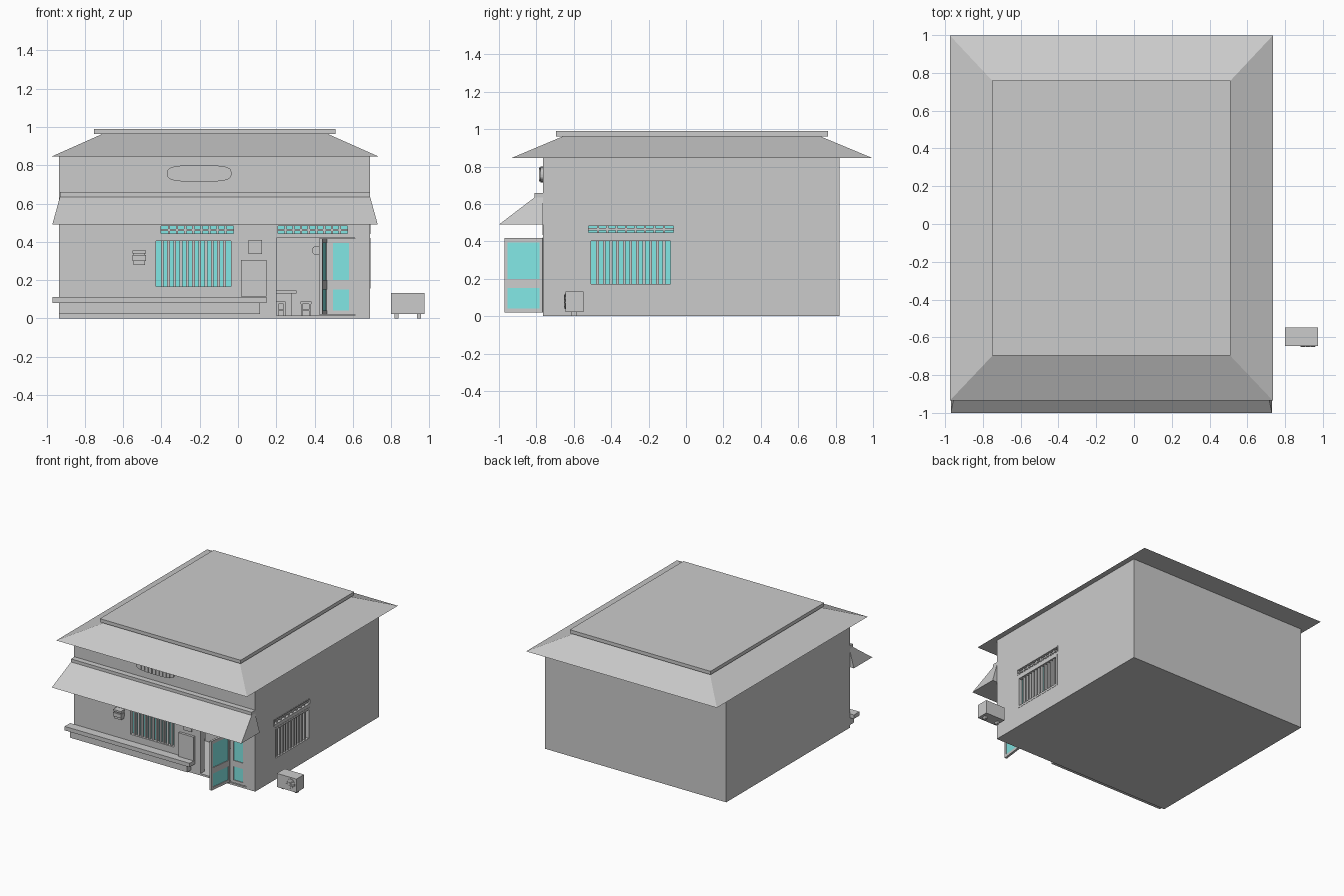
import bpy, bmesh, math
from mathutils import Matrix, Vector

old = bpy.data.objects.get("Cube")
if old:
    bpy.data.objects.remove(old, do_unlink=True)


def make_material(name, rgb):
    m = bpy.data.materials.new(name)
    m.use_nodes = True
    m.diffuse_color = (*rgb, 1)
    m.node_tree.nodes["Principled BSDF"].inputs["Base Color"].default_value = (*rgb, 1)
    return m


GREY = make_material("plain grey", (0.6, 0.6, 0.6))
CYAN = make_material("cyan glass", (0.23, 0.82, 0.80))


def finish(name, bm, mat=GREY):
    bmesh.ops.recalc_face_normals(bm, faces=bm.faces)
    me = bpy.data.meshes.new(name)
    bm.to_mesh(me)
    bm.free()
    me.materials.append(mat)
    ob = bpy.data.objects.new(name, me)
    bpy.context.collection.objects.link(ob)
    return ob


def add_box(bm, lo, hi):
    lo, hi = Vector(lo), Vector(hi)
    mat = Matrix.Translation((lo + hi) / 2) @ Matrix.Diagonal((*(hi - lo), 1))
    bmesh.ops.create_cube(bm, size=1, matrix=mat)


def boxes(name, spans, mat=GREY):
    bm = bmesh.new()
    for x0, x1, y0, y1, z0, z1 in spans:
        add_box(bm, (x0, y0, z0), (x1, y1, z1))
    return finish(name, bm, mat)


def frustum(name, low, high):
    """Rectangles (x0, x1, y0, y1, z) joined by sloping sides."""
    bm = bmesh.new()
    rings = [[bm.verts.new(p) for p in ((a, c, z), (b, c, z), (b, d, z), (a, d, z))]
             for a, b, c, d, z in (low, high)]
    bm.faces.new(rings[0])
    bm.faces.new(rings[1])
    for i in range(4):
        j = (i + 1) % 4
        bm.faces.new((rings[0][i], rings[0][j], rings[1][j], rings[1][i]))
    return finish(name, bm)


def disc(name, x, y, z, rx, rz, depth, power=1.0, sides=32):
    """Rounded plate facing the front; power below 1 squares it off."""
    bm = bmesh.new()
    ring = []
    for i in range(sides):
        c, s = math.cos(math.tau * i / sides), math.sin(math.tau * i / sides)
        ring.append(bm.verts.new((x + rx * math.copysign(abs(c) ** power, c), y,
                                  z + rz * math.copysign(abs(s) ** power, s))))
    face = bm.faces.new(ring)
    out = bmesh.ops.extrude_face_region(bm, geom=[face])
    verts = [v for v in out["geom"] if isinstance(v, bmesh.types.BMVert)]
    bmesh.ops.translate(bm, verts=verts, vec=(0, -depth, 0))
    return finish(name, bm)


FRONT, SIDE = -0.765, 0.69


def on_wall(side, u0, u1, d0, d1, v0, v1):
    """Span along a wall: u sideways, d outward, v up."""
    if side == "front":
        return (u0, u1, FRONT - d1, FRONT - d0, v0, v1)
    return (SIDE + d0, SIDE + d1, u0, u1, v0, v1)


def lattice(name, side, u0, u1, v0, v1, cols, rows, rim, bar):
    """Recessed glass behind a rim and a grid of bars."""
    spans = [(u0, u1, v0, v0 + rim), (u0, u1, v1 - rim, v1),
             (u0, u0 + rim, v0, v1), (u1 - rim, u1, v0, v1)]
    a, b, c, d = u0 + rim, u1 - rim, v0 + rim, v1 - rim
    parts = [on_wall(side, p, q, -0.04, 0.002, r, s) for p, q, r, s in spans]
    for i in range(1, cols):
        m = a + (b - a) * i / cols
        parts.append(on_wall(side, m - bar / 2, m + bar / 2, -0.025, -0.008, c, d))
    for i in range(1, rows):
        m = c + (d - c) * i / rows
        parts.append(on_wall(side, a, b, -0.025, -0.008, m - bar / 2, m + bar / 2))
    boxes(name + "_frame", parts)
    boxes(name + "_glass", [on_wall(side, a, b, -0.036, -0.03, c, d)], CYAN)


# Walls with an empty room, openings cut through
walls = boxes("walls", [(-0.935, SIDE, FRONT, 0.82, 0, 0.845)])
windows = [("front_window", "front", -0.445, -0.02, 0.15, 0.42),
           ("side_window", "side", -0.525, -0.065, 0.155, 0.42)]
vents = [("front_vent", "front", -0.41, -0.015, 0.435, 0.49),
         ("door_vent", "front", 0.2, 0.58, 0.435, 0.49),
         ("side_vent", "side", -0.53, -0.06, 0.44, 0.49)]
cuts = [(-0.885, 0.64, -0.715, 0.77, 0.015, 0.8),
        on_wall("front", 0.2, 0.61, -0.1, 0.05, 0.015, 0.42)]
cuts += [on_wall(s, a, b, -0.1, 0.05, c, d) for _, s, a, b, c, d in windows + vents]
for span in cuts:
    cutter = boxes("cutter", [span])
    cutter.hide_render = True
    mod = walls.modifiers.new("opening", "BOOLEAN")
    mod.operation, mod.solver, mod.object = "DIFFERENCE", "EXACT", cutter
    bpy.context.view_layer.objects.active = walls
    bpy.ops.object.modifier_apply(modifier=mod.name)
    bpy.data.objects.remove(cutter, do_unlink=True)

for w in windows:
    lattice(*w, cols=12, rows=1, rim=0.017, bar=0.015)
for v in vents:
    lattice(*v, cols=9, rows=2, rim=0.008, bar=0.011)

# Roof, roof slab and front awning
frustum("roof", (-0.975, 0.735, -0.935, 0.998, 0.845), (-0.705, 0.465, -0.65, 0.71, 0.965))
boxes("roof_slab", [(-0.752, 0.51, -0.695, 0.76, 0.962, 0.99)])
frustum("awning", (-0.97, 0.73, -1.0, FRONT, 0.49), (-0.93, SIDE, -0.81, FRONT, 0.635))
boxes("awning_band", [(-0.93, SIDE, -0.81, FRONT, 0.635, 0.66)])

# Ledge along the front
boxes("ledge", [(-0.935, 0.115, -0.815, FRONT, 0.022, 0.08),
                (-0.97, 0.15, -0.835, FRONT, 0.08, 0.112)])

# Oval sign with ribs
disc("oval_sign", -0.202, FRONT + 0.005, 0.757, 0.168, 0.043, 0.018, power=0.6)
ribs = []
for i in range(9):
    x = -0.33 + i * 0.032
    h = 0.037 - 0.008 * abs(i - 4) / 4
    ribs.append((x - 0.01, x + 0.01, FRONT - 0.02, FRONT, 0.757 - h, 0.757 + h))
boxes("sign_ribs", ribs)

# Boards and letter box on the front wall
boxes("menu_board", [(0.015, 0.15, FRONT - 0.02, FRONT, 0.113, 0.305)])
boxes("notice_frame", [(0.055, 0.125, FRONT - 0.012, FRONT, 0.335, 0.41)])
boxes("letter_box", [(-0.545, -0.485, FRONT - 0.04, FRONT, 0.28, 0.345),
                     (-0.55, -0.48, FRONT - 0.05, FRONT, 0.34, 0.355),
                     (-0.55, -0.48, FRONT - 0.05, FRONT, 0.3, 0.33)])


def door_leaf(name, width, rim, place):
    """Leaf with two glass panes, hinged at its local origin."""
    t, z0, z1 = 0.009, 0.02, 0.418
    parts = [(0, rim, -t, t, z0, z1), (width - rim, width, -t, t, z0, z1)]
    parts += [(rim, width - rim, -t, t, a, b)
              for a, b in ((z0, 0.042), (0.152, 0.2), (0.393, z1))]
    panes = [(rim, width - rim, -0.004, 0.004, a, b) for a, b in ((0.042, 0.152), (0.2, 0.393))]
    for ob in (boxes(name + "_frame", parts), boxes(name + "_glass", panes, CYAN)):
        ob.matrix_world = place


# One fixed leaf and one standing open
door_leaf("fixed_door", 0.145, 0.03, Matrix.Translation((0.465, FRONT + 0.012, 0)))
swing = math.atan2(-0.205, -0.025)
door_leaf("open_door", 0.206, 0.017,
          Matrix.Translation((0.457, FRONT, 0)) @ Matrix.Rotation(swing, 4, "Z"))

# Counter, stools and wall clock inside the room
boxes("counter", [(-0.1, 0.305, -0.3, -0.1, 0.13, 0.146), (-0.1, 0.28, -0.28, -0.12, 0.015, 0.13)])


def stool(name, x, y, w, h):
    legs = [(x + i * w - 0.005, x + i * w + 0.005, y + j * w - 0.005, y + j * w + 0.005, 0.015, h)
            for i in (-1, 1) for j in (-1, 1)]
    rungs = [(x - w, x + w, y + j * w - 0.003, y + j * w + 0.003, 0.04, 0.047) for j in (-1, 1)]
    seat = [(x - w - 0.006, x + w + 0.006, y - w - 0.006, y + w + 0.006, h, h + 0.012)]
    boxes(name, legs + rungs + seat)


stool("stool_near", 0.225, -0.55, 0.018, 0.075)
stool("stool_far", 0.355, -0.45, 0.022, 0.075)
disc("wall_clock", 0.41, 0.77, 0.355, 0.024, 0.024, 0.015)

# Outdoor cooling unit with fan
boxes("cooling_unit", [(0.8, 0.975, -0.645, -0.547, 0.022, 0.132)])
boxes("unit_feet", [(x, x + 0.02, -0.612, -0.585, 0, 0.023) for x in (0.818, 0.935)])
disc("fan_plate", 0.92, -0.645, 0.08, 0.042, 0.042, 0.003)
bm = bmesh.new()
for i in range(9):
    turn = Matrix.Translation((0.92, -0.649, 0.08)) @ Matrix.Rotation(math.tau * i / 9, 4, "Y")
    tilt = turn @ Matrix.Translation((0.023, 0, 0)) @ Matrix.Rotation(0.5, 4, "Y")
    bmesh.ops.create_cube(bm, size=1, matrix=tilt @ Matrix.Diagonal((0.03, 0.004, 0.007, 1)))
finish("fan_blades", bm)
disc("fan_hub", 0.92, -0.647, 0.08, 0.01, 0.01, 0.005, sides=16)
